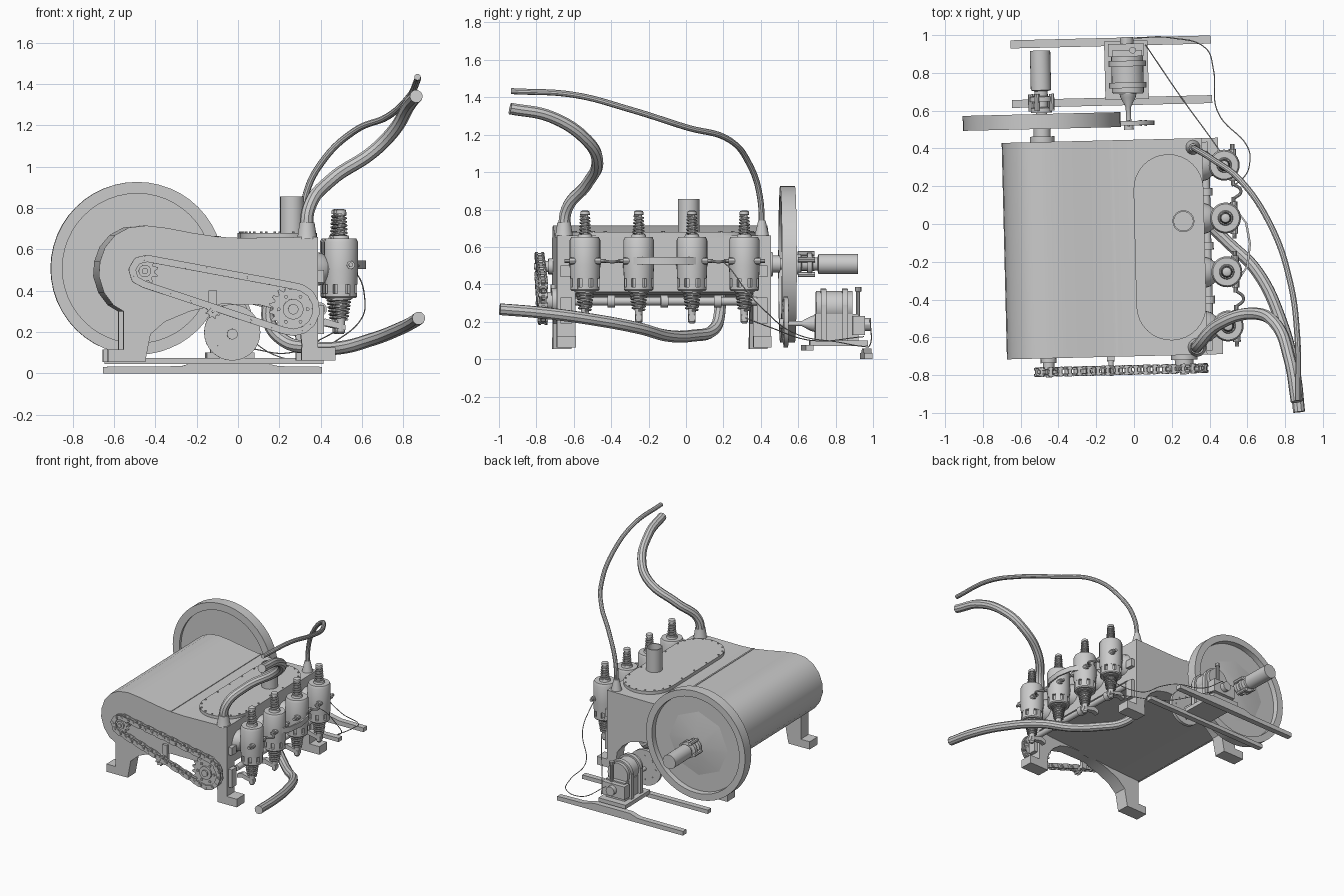
import bpy, bmesh
from math import sin, cos, pi, atan2, acos, hypot, radians
from mathutils import Vector

if "Cube" in bpy.data.objects:
    bpy.data.objects.remove(bpy.data.objects["Cube"])

TILT = radians(1.4)   # whole machine stands slightly turned

def finish(name, bm, turned=True):
    bmesh.ops.recalc_face_normals(bm, faces=bm.faces)
    me = bpy.data.meshes.new(name)
    bm.to_mesh(me)
    bm.free()
    o = bpy.data.objects.new(name, me)
    o.rotation_euler.z = TILT if turned else 0
    bpy.context.collection.objects.link(o)
    return o

def place(axis, u, v, w):
    return {'x': (w, u, v), 'y': (u, w, v), 'z': (u, v, w)}[axis]

def add_prism(bm, pts, axis, a, b):
    lo = [bm.verts.new(place(axis, u, v, a)) for u, v in pts]
    hi = [bm.verts.new(place(axis, u, v, b)) for u, v in pts]
    bm.faces.new(lo)
    bm.faces.new(hi)
    for i in range(len(pts)):
        j = (i + 1) % len(pts)
        bm.faces.new((lo[i], lo[j], hi[j], hi[i]))

def prism(name, pts, axis, a, b):
    bm = bmesh.new()
    add_prism(bm, pts, axis, a, b)
    return finish(name, bm)

def box(name, x0, x1, y0, y1, z0, z1):
    return prism(name, [(x0, y0), (x1, y0), (x1, y1), (x0, y1)], 'z', z0, z1)

def lathe(name, c, axis, prof, n=24, closed=False):
    # prof: (radius, position along axis); c: the two cross-axis coordinates
    bm = bmesh.new()
    rings = [[bm.verts.new(place(axis, c[0] + r * cos(2 * pi * i / n), c[1] + r * sin(2 * pi * i / n), h))
              for i in range(n)] for r, h in prof]
    pairs = list(zip(rings, rings[1:])) + ([(rings[-1], rings[0])] if closed else [])
    for p, q in pairs:
        for i in range(n):
            j = (i + 1) % n
            bm.faces.new((p[i], p[j], q[j], q[i]))
    if not closed:
        bm.faces.new(rings[0])
        bm.faces.new(rings[-1])
    return finish(name, bm)

def cyl(name, c, axis, r, a, b, n=20):
    return lathe(name, c, axis, [(r, a), (r, b)], n)

def tube(name, pts, r, turned=False, smooth=True, res=3):
    cu = bpy.data.curves.new(name, 'CURVE')
    cu.dimensions = '3D'
    cu.bevel_depth, cu.bevel_resolution, cu.use_fill_caps = r, res, True
    cu.resolution_u = 8
    s = cu.splines.new('BEZIER' if smooth else 'POLY')
    ps = s.bezier_points if smooth else s.points
    ps.add(len(pts) - 1)
    for p, co in zip(ps, pts):
        if smooth:
            p.co = co
            p.handle_left_type = p.handle_right_type = 'AUTO'
        else:
            p.co = (*co, 1)
    o = bpy.data.objects.new(name, cu)
    o.rotation_euler.z = TILT if turned else 0
    bpy.context.collection.objects.link(o)

def spring(name, x, y, z0, z1, r0, r1, turns):
    n = turns * 12
    pts = [(x + (r0 + (r1 - r0) * i / n) * cos(i * pi / 6), y + (r0 + (r1 - r0) * i / n) * sin(i * pi / 6),
            z0 + (z1 - z0) * i / n) for i in range(n + 1)]
    tube(name, pts, 0.006, True, False, 1)

def stadium(cx, cy, ang, hl, r, n=6):
    out = []
    for k in (0, 1):
        for i in range(n + 1):
            t = ang - pi / 2 + k * pi + pi * i / n
            s = hl if k == 0 else -hl
            out.append((cx + s * cos(ang) + r * cos(t), cy + s * sin(ang) + r * sin(t)))
    return out

def gear(cx, cz, r0, r1, teeth):
    return [(cx + (r1 if k in (1, 2) else r0) * cos(2 * pi * (i + k / 4) / teeth),
             cz + (r1 if k in (1, 2) else r0) * sin(2 * pi * (i + k / 4) / teeth))
            for i in range(teeth) for k in range(4)]

# body casing and end panels with legs
top = [(-.57, .30), (-.62, .33), (-.665, .39), (-.69, .47), (-.685, .54), (-.66, .61), (-.61, .67), (-.545, .705),
       (-.46, .715), (-.36, .703), (-.24, .68), (-.11, .66), (.0, .655), (.371, .66)]
prism("body_casing", top + [(.371, .36), (.25, .345), (0, .335), (-.3, .31)], 'y', -.62, .37)
arch = [(.371, .07), (.30, .07), (.285, .2), (.24, .26), (.17, .31), (.08, .333), (-.1, .335), (-.25, .30),
        (-.37, .25), (-.44, .19), (-.465, .06), (-.57, .06)]
for tag, a, b in (("front", -.70, -.60), ("back", .35, .446)):
    prism(tag + "_end_panel", top + arch, 'y', a, b)
    box(tag + "_left_foot", -.645, -.465, a, b, .055, .115)
    box(tag + "_right_foot", .29, .455, a, b, .062, .125)
    box(tag + "_leg_lug", .37, .40, a + .02, b - .02, .19, .33)
    box(tag + "_body_lug", .37, .40, a + .02, b - .02, .44, .50)
box("top_seam", -.112, -.10, -.70, .446, .655, .664)

# inspection lid, bolts and stack
prism("lid", stadium(.187, -.128, pi / 2, .308, .185, 16), 'z', .65, .68)
bm = bmesh.new()
for i, (x, y) in enumerate(stadium(.187, -.128, pi / 2, .308, .172, 8)):
    add_prism(bm, stadium(x, y, 0, 0, .006, 4), 'z', .68, .686)
for x in (.015, .359):
    for y in (-.28, -.128, .03):
        add_prism(bm, stadium(x, y, 0, 0, .006, 4), 'z', .68, .686)
finish("lid_bolts", bm)
lathe("stack", (.262, .008), 'z', [(.058, .67), (.058, .855), (.05, .855), (.05, .70)])

# flywheel with dished web and drive shaft
FX, FZ = -.475, .508
lathe("flywheel_rim", (FX, FZ), 'y', [(.418, .515), (.418, .594), (.368, .594), (.362, .515)], 48, True)
cyl("flywheel_web", (FX, FZ), 'y', .368, .54, .555, 48)
lathe("flywheel_dish", (FX, FZ), 'y', [(.26, .553), (.07, .58)], 8)
lathe("main_shaft", (FX, FZ), 'y', [(.065, .44), (.065, .475), (.045, .475), (.045, .515), (.03, .515), (.03, .60),
      (.055, .60), (.055, .625), (.035, .63), (.035, .66), (.06, .66), (.06, .685), (.035, .69), (.035, .715),
      (.054, .72), (.054, .93)])
for i in range(4):
    t = i * pi / 2 + .4
    cyl("clutch_lug_%d" % i, (FX + .06 * cos(t), FZ + .06 * sin(t)), 'y', .014, .61, .70, 8)

# chain drive on the front
C1, R1, C2, R2, CY = (-.47, .495), .062, (.248, .31), .112, -.772
dx, dz = C2[0] - C1[0], C2[1] - C1[1]
phi, off = atan2(dz, dx), acos((R1 - R2) / hypot(dx, dz))
path = []
for c, r, a, b in ((C1, R1, phi + off, phi - off + 2 * pi), (C2, R2, phi - off, phi + off)):
    path += [Vector((c[0] + r * cos(a + (b - a) * i / 40), c[1] + r * sin(a + (b - a) * i / 40))) for i in range(41)]
path.append(path[0])
total = sum((q - p).length for p, q in zip(path, path[1:]))
LINKS = 40
joints, d, k = [], 0.0, 0
for p, q in zip(path, path[1:]):
    seg = (q - p).length
    while k < LINKS and seg > 0 and k * total / LINKS <= d + seg:
        joints.append(p.lerp(q, (k * total / LINKS - d) / seg))
        k += 1
    d += seg
bm = bmesh.new()
for i, p in enumerate(joints):
    q = joints[(i + 1) % len(joints)]
    m, v = (p + q) / 2, q - p
    o = .020 if i % 2 else .013
    for s in (-1, 1):
        add_prism(bm, stadium(m.x, m.y, atan2(v.y, v.x), v.length / 2, .017, 4), 'y', CY + s * o - .0035, CY + s * o + .0035)
    add_prism(bm, stadium(p.x, p.y, 0, 0, .011, 4), 'y', CY - .026, CY + .026)
finish("drive_chain", bm)
prism("small_sprocket", gear(*C1, .047, .066, 10), 'y', CY - .008, CY + .008)
prism("large_sprocket", gear(*C2, .097, .117, 18), 'y', CY - .008, CY + .008)
prism("idler_sprocket", gear(-.14, .30, .025, .036, 8), 'y', CY - .015, CY + .015)
for tag, c, r in (("small", C1, .03), ("large", C2, .05), ("idler", (-.14, .30), .014)):
    lathe(tag + "_sprocket_hub", c, 'y', [(r * 1.4, -.69), (r * 1.4, -.725), (r, -.725), (r, CY - .02),
          (r * .5, CY - .02), (r * .5, CY - .03)], 16)
for i in range(6):
    t = i * pi / 3
    cyl("sprocket_bolt_%d" % i, (C2[0] + .07 * cos(t), C2[1] + .07 * sin(t)), 'y', .009, CY - .016, CY, 6)
box("idler_bracket", -.16, -.12, -.72, -.69, .28, .40)

# four spring-loaded cylinders along the right side
CX = .485
YS = (-.552, -.265, .02, .30)
for i, y in enumerate(YS):
    n = "cylinder_%d" % (i + 1)
    c = (CX, y)
    lathe(n + "_barrel", c, 'z', [(.055, .36), (.06, .372), (.06, .43), (.079, .43), (.082, .50), (.082, .635),
          (.074, .652), (.04, .652), (.036, .667)], 28)
    bm = bmesh.new()
    for k in range(8):
        t = 2 * pi * k / 8
        arc = [(CX + r * cos(t + a), y + r * sin(t + a)) for r, s in ((.078, 1), (.058, -1)) for a in (-.24 * s, 0, .24 * s)]
        add_prism(bm, arc, 'z', .375, .432)
    finish(n + "_skirt_teeth", bm)
    lathe(n + "_skirt_ring", c, 'z', [(.072, .365), (.078, .372), (.078, .387), (.055, .387), (.055, .365)], 28, True)
    lathe(n + "_top_rod", c, 'z', [(.02, .65), (.017, .77), (.026, .772), (.024, .79), (.012, .795)], 12)
    spring(n + "_top_spring", *c, .662, .768, .028, .022, 6)
    lathe(n + "_lower_rod", c, 'z', [(.035, .37), (.022, .27), (.02, .25), (.02, .20), (.012, .19)], 12)
    spring(n + "_lower_spring", *c, .26, .362, .030, .046, 6)
    lathe(n + "_mount", (y, .505), 'x', [(.085, .36), (.075, .395), (.055, .42), (.055, .45)])
    prism(n + "_rocker_arm", [(.37, .25), (.41, .265), (.505, .235), (.505, .21), (.41, .23), (.37, .22)], 'y', y - .018, y + .018)
    for s in (-1, 1):
        lathe(n + "_nipple_%d" % s, (CX + .045, .525), 'y', [(.02, y + s * .05), (.02, y + s * .085), (.011, y + s * .085), (.011, y + s * .11)], 10)

# camshaft, connecting tubes and strap
cyl("camshaft", (.385, .31), 'y', .022, -.60, .37, 16)
for y in (-.41, -.125, .16):
    cyl("camshaft_bearing_%d" % (y * 100), (.385, .31), 'y', .034, y - .02, y + .02, 16)
for i in (0, 2):
    a, b = YS[i] + .1, YS[i + 1] - .1
    tube("link_tube_%d" % i, [(.53, a, .525), (.57, (a + b) / 2, .52), (.53, b, .525)], .008, True)
outer = [(.55, -.31), (.60, -.24), (.617, -.12), (.60, -.01), (.55, .06)]
prism("link_strap", outer + [(x - .012, y) for x, y in reversed(outer)], 'z', .505, .545)

# three hoses
tube("front_hose", [(.333, -.65, .64), (.343, -.638, .80), (.45, -.53, .935), (.65, -.475, 1.07), (.75, -.53, 1.17),
     (.825, -.72, 1.295), (.862, -.94, 1.34)], .032)
tube("back_hose", [(.312, .405, .64), (.33, .395, .87), (.42, .34, 1.04), (.56, .235, 1.17), (.72, 0, 1.24),
     (.825, -.3, 1.335), (.865, -.6, 1.413), (.868, -.935, 1.433)], .016)
tube("lower_hose", [(.15, .18, .36), (.15, .18, .25), (.22, .15, .16), (.36, .03, .125), (.5, -.1, .125),
     (.65, -.25, .165), (.78, -.52, .215), (.85, -.79, .25), (.874, -.995, .267)], .032)
lathe("front_hose_collar", (.318, -.66), 'z', [(.05, .65), (.045, .67), (.036, .73)])
lathe("back_hose_collar", (.322, .398), 'z', [(.04, .65), (.036, .67), (.02, .74)])

# engine: rails, base, crankcase, strapped tank, pulley
EX = -.015
prism("rear_rail", [(-.63, 0), (.43, 0), (.43, .032), (.22, .035), (.12, .057), (-.18, .057), (-.25, .035), (-.63, .032)], 'y', .945, .988)
box("inner_rail", -.63, .43, .63, .672, .045, .075)
box("engine_base", EX - .12, EX + .11, .66, .97, .07, .10)
box("crankcase", EX - .08, EX + .08, .69, .92, .10, .24)
cyl("tank", (EX, .28), 'y', .085, .695, .89, 24)
for k, y in enumerate((.72, .835)):
    lathe("tank_strap_%d" % k, (EX, .28), 'y', [(.098, y), (.098, y + .03), (.08, y + .03), (.08, y)], 24, True)
    for s in (-1, 1):
        box("strap_post_%d_%d" % (k, s), EX + s * .09 - .01, EX + s * .09 + .01, y, y + .03, .10, .29)
box("cylinder_head", EX - .10, EX + .09, .89, .955, .13, .23)
cyl("head_plug", (EX, .185), 'y', .035, .95, .99, 12)
lathe("filler_post", (EX + .03, .92), 'z', [(.012, .22), (.012, .36), (.018, .362), (.018, .385)], 10)
lathe("engine_shaft", (EX, .19), 'y', [(.045, .69), (.04, .67), (.014, .62), (.014, .54), (.026, .54), (.026, .50)], 16)
cyl("drive_pulley", (EX, .198), 'y', .136, .522, .546, 32)
for i in range(8):
    t = i * pi / 4
    cyl("pulley_bolt_%d" % i, (EX + .09 * cos(t), .198 + .09 * sin(t)), 'y', .007, .517, .55, 6)

# thin control wires
tube("long_wire", [(.0, .985, .21), (.2, .985, .08), (.38, .93, .07), (.42, .82, .09), (.44, .6, .13), (.6, .41, .27),
     (.612, .32, .37), (.575, .24, .48), (.52, .2, .52)], .003, res=1)
tube("short_wire", [(.06, .95, .12), (.25, .67, .10), (.41, .45, .17), (.5, .32, .22)], .003, res=1)

# meshes everywhere, smooth with sharp edges kept
bpy.ops.object.select_all(action='SELECT')
bpy.context.view_layer.objects.active = bpy.context.scene.objects[0]
bpy.ops.object.convert(target='MESH')
bpy.ops.object.shade_smooth_by_angle(angle=radians(30))
